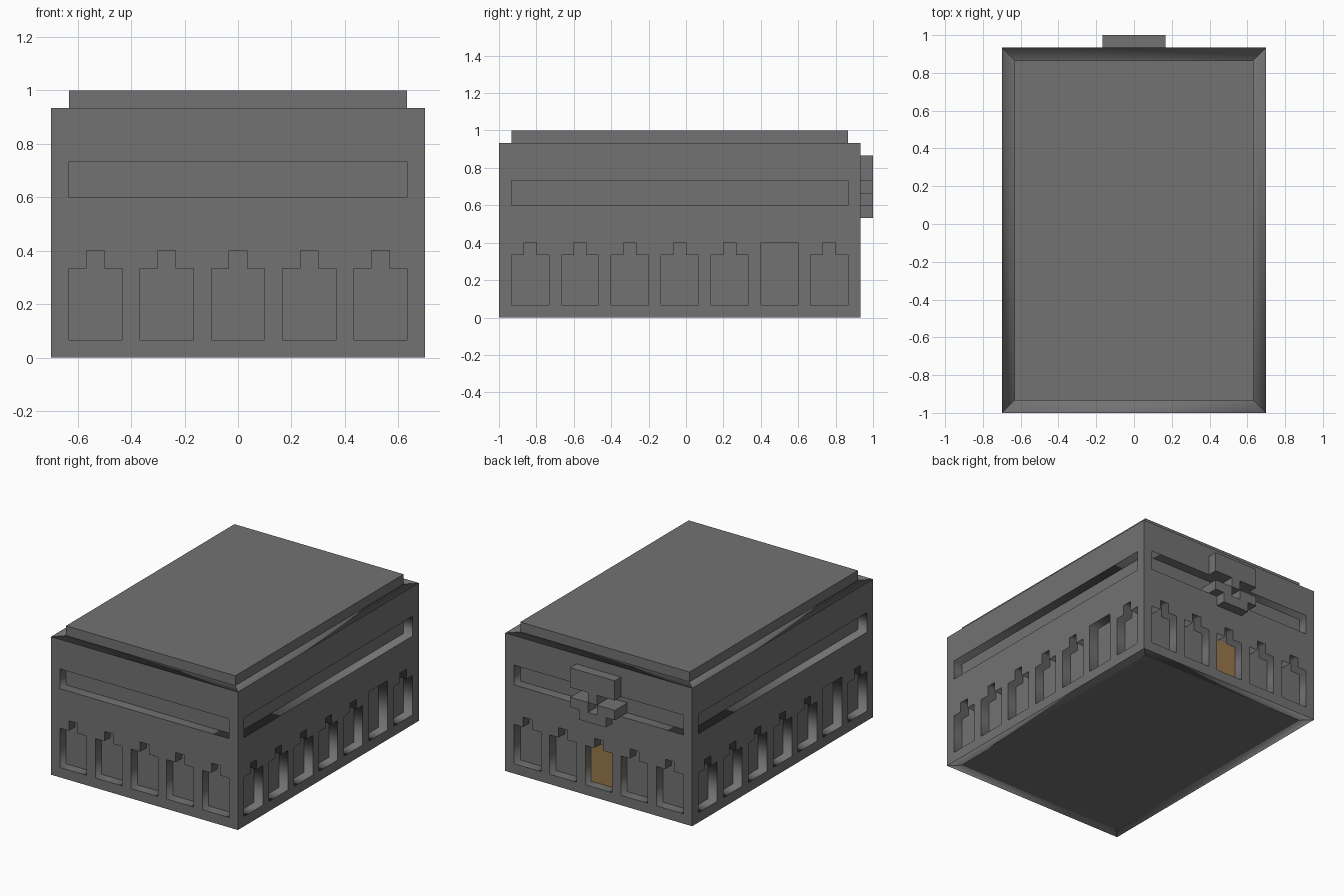
import bpy, bmesh
from math import radians
from mathutils import Matrix, Vector

U = 1 / 15                       # building module
HALF_X, HALF_Y = 10.5, 14.5      # body half sizes in modules
WALL_H = 14
CENTRE = Vector((0, -U / 2, 0))

cube = bpy.data.objects.get("Cube")
if cube:
    bpy.data.objects.remove(cube, do_unlink=True)


def material(name, rgb):
    m = bpy.data.materials.new(name)
    m.use_nodes = True
    m.diffuse_color = (*rgb, 1)
    m.node_tree.nodes["Principled BSDF"].inputs["Base Color"].default_value = (*rgb, 1)
    return m


GREY = material("stone grey", (0.17, 0.17, 0.17))
BROWN = material("door brown", (0.32, 0.19, 0.07))


def add_object(name, bm, mat):
    mesh = bpy.data.meshes.new(name)
    bm.to_mesh(mesh)
    bm.free()
    mesh.materials.clear()
    mesh.materials.append(mat)
    obj = bpy.data.objects.new(name, mesh)
    bpy.context.collection.objects.link(obj)
    return obj


def box(name, lo, hi, mat=GREY):
    """Box between two corners given in modules, relative to the body centre."""
    lo, hi = Vector(lo) * U, Vector(hi) * U
    bm = bmesh.new()
    bmesh.ops.create_cube(bm, size=1)
    bmesh.ops.scale(bm, vec=hi - lo, verts=bm.verts)
    bmesh.ops.translate(bm, vec=(lo + hi) / 2 + CENTRE, verts=bm.verts)
    return add_object(name, bm, mat)


def rect(a0, b0, a1, b1):
    return [(a0, b0), (a1, b0), (a1, b1), (a0, b1)]


def window(a, square):
    """Opening three modules wide, with a raised middle unless square."""
    if square:
        return rect(a, 1, a + 3, 6)
    return [(a, 1), (a + 3, 1), (a + 3, 5), (a + 2, 5),
            (a + 2, 6), (a + 1, 6), (a + 1, 5), (a, 5)]


def wall(name, half, distance, count, angle, square_at=None):
    """Pierced wall one module thick, mitred at the corners."""
    inner = half - 1
    outlines = [rect(-half, 0, half, WALL_H), rect(-inner, 9, inner, 11)]
    outlines += [window(-inner + 4 * i, i == square_at) for i in range(count)]
    curve = bpy.data.curves.new(name + "_outline", "CURVE")
    curve.dimensions, curve.fill_mode, curve.extrude = "2D", "BOTH", U / 2
    for points in outlines:
        spline = curve.splines.new("POLY")
        spline.points.add(len(points) - 1)
        spline.use_cyclic_u = True
        for p, (a, b) in zip(spline.points, points):
            p.co = (a * U, b * U, 0, 1)
    temp = bpy.data.objects.new(name + "_outline", curve)
    bpy.context.collection.objects.link(temp)
    dg = bpy.context.evaluated_depsgraph_get()
    mesh = bpy.data.meshes.new_from_object(temp.evaluated_get(dg))
    bm = bmesh.new()
    bm.from_mesh(mesh)
    bpy.data.objects.remove(temp, do_unlink=True)
    bpy.data.curves.remove(curve)
    bpy.data.meshes.remove(mesh)
    bmesh.ops.remove_doubles(bm, verts=bm.verts, dist=1e-4)
    bmesh.ops.recalc_face_normals(bm, faces=bm.faces)
    # mitre the hidden inner edge
    for v in bm.verts:
        if v.co.z < 0:
            v.co.x = max(-inner * U, min(inner * U, v.co.x))
    place = (Matrix.Translation(CENTRE) @ Matrix.Rotation(radians(angle), 4, "Z")
             @ Matrix.Rotation(radians(90), 4, "X")
             @ Matrix.Translation((0, 0, (distance - 0.5) * U)))
    bm.transform(place)
    return add_object(name, bm, GREY)


# inner block, which also forms the raised roof
box("core_and_roof", (1 - HALF_X, 1 - HALF_Y, 0), (HALF_X - 1, HALF_Y - 1, WALL_H + 1))

# outer walls with window and band recesses
wall("front_wall", HALF_X, HALF_Y, 5, 0)
wall("right_side_wall", HALF_Y, HALF_X, 7, 90, square_at=5)
wall("back_wall", HALF_X, HALF_Y, 5, 180)
wall("left_side_wall", HALF_Y, HALF_X, 7, 270, square_at=5)

# door at the back of the middle rear opening
box("back_door", (-1.5, HALF_Y - 1, 1), (1.5, HALF_Y - 0.94, 5), BROWN)

# emblem on the back wall
OUT = HALF_Y + 1
box("emblem_top", (-2.5, HALF_Y, 11), (2.5, OUT, 13))
box("emblem_middle", (-0.5, HALF_Y - 1, 10), (0.5, OUT, 11))
for side, x in (("right", -2.5), ("left", 0.5)):
    box("emblem_cheek_" + side, (x, HALF_Y - 1, 9), (x + 2, OUT, 10))
box("emblem_bottom", (-1.5, HALF_Y, 8), (1.5, OUT, 9))
